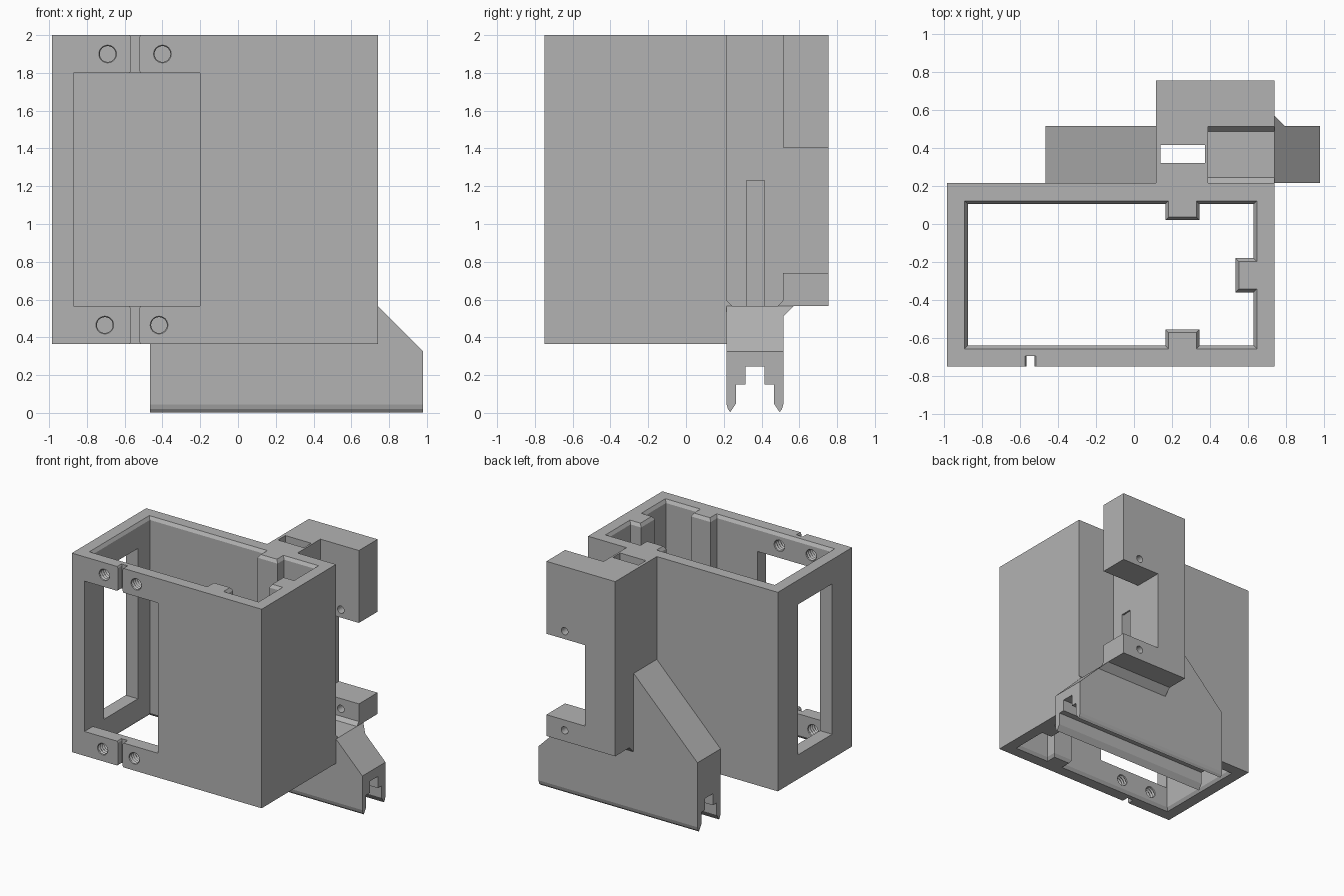
import bpy, bmesh
from math import sin, cos, tau

cube = bpy.data.objects.get("Cube")
if cube:
    bpy.data.objects.remove(cube)

grey = bpy.data.materials.new("plain_grey")
grey.use_nodes = True
grey.diffuse_color = (0.45, 0.45, 0.45, 1)
grey.node_tree.nodes["Principled BSDF"].inputs["Base Color"].default_value = (0.45, 0.45, 0.45, 1)


def loft(name, rings):
    """Closed solid through rings of equal point count."""
    bm = bmesh.new()
    vs = [[bm.verts.new(p) for p in r] for r in rings]
    n = len(vs[0])
    for a, b in zip(vs, vs[1:]):
        for i in range(n):
            j = (i + 1) % n
            bm.faces.new((a[i], a[j], b[j], b[i]))
    bm.faces.new(vs[0])
    bm.faces.new(vs[-1])
    bmesh.ops.recalc_face_normals(bm, faces=bm.faces)
    mesh = bpy.data.meshes.new(name)
    bm.to_mesh(mesh)
    bm.free()
    mesh.materials.append(grey)
    ob = bpy.data.objects.new(name, mesh)
    bpy.context.collection.objects.link(ob)
    return ob


def prism_x(name, pts, lo, hi):
    return loft(name, [[(x, y, z) for y, z in pts] for x in (lo, hi)])


def prism_y(name, pts, lo, hi):
    return loft(name, [[(x, y, z) for x, z in pts] for y in (lo, hi)])


def block(name, x, y, z):
    return prism_x(name, [(y[0], z[0]), (y[1], z[0]), (y[1], z[1]), (y[0], z[1])], *x)


def bore(x, z, r, lo, hi, groove=0.0, steps=2):
    """Round cutter along y, optionally with thread-like grooves."""
    rings = []
    for k in range(steps):
        rad = r - groove * (k % 2)
        y = lo + (hi - lo) * k / (steps - 1)
        rings.append([(x + rad * cos(tau * i / 24), y, z + rad * sin(tau * i / 24)) for i in range(24)])
    return loft("bore_cutter", rings)


def cut(target, cutters):
    bpy.context.view_layer.objects.active = target
    for c in cutters:
        c.hide_render = True
        m = target.modifiers.new("cut", 'BOOLEAN')
        m.operation, m.solver, m.object = 'DIFFERENCE', 'EXACT', c
        bpy.ops.object.modifier_apply(modifier=m.name)
        bpy.data.objects.remove(c)


TOP, BASE, SILL, HEAD = 2.0, 0.365, 0.565, 1.8
BACK, FACE = 0.215, -0.75


def cavity_ring(o, z):
    """Inner outline with three ribs, grown outward by o."""
    l, r, f, b = -0.875 - o, 0.63 + o, -0.64 - o, 0.105 + o
    p, q = 0.165 + o, 0.345 - o
    s, t = -0.36 + o, -0.18 - o
    return [(x, y, z) for x, y in (
        (l, f), (p, f), (p, -0.555 - o), (q, -0.555 - o), (q, f), (r, f),
        (r, s), (0.535 + o, s), (0.535 + o, t), (r, t),
        (r, b), (q, b), (q, 0.02 + o), (p, 0.02 + o), (p, b), (l, b))]


# Box shell: open top and bottom, chamfered inner rims
shell = block("box_shell", (-0.985, 0.74), (FACE, BACK), (BASE, TOP))
cavity = loft("cavity_cutter", [cavity_ring(o, z) for o, z in (
    (0.037, BASE - 0.02), (0.017, BASE), (0, BASE + 0.025),
    (0, TOP - 0.025), (0.017, TOP), (0.037, TOP + 0.02))])
cut(shell, [cavity])

# Front and side windows
cut(shell, [block("window_cutter", (-0.87, -0.2), (-0.9, -0.6), (SILL, HEAD)),
            block("window_cutter", (-1.1, -0.8), (-0.49, -0.05), (SILL, HEAD))])

# Cable slots with flared ends above and below the front window
for lo, hi in ((HEAD, TOP), (BASE, SILL)):
    side = [(0.04, lo - 0.02), (0.022, lo + 0.012), (0.022, hi - 0.012), (0.04, hi + 0.02)]
    pts = [(-0.545 + w, z) for w, z in side] + [(-0.545 - w, z) for w, z in reversed(side)]
    cut(shell, [prism_y("slot_cutter", pts, -0.8, -0.695)])

# Threaded screw holes in the front wall
for x, z in ((-0.69, 1.9), (-0.4, 1.9), (-0.705, 0.465), (-0.418, 0.465)):
    cut(shell, [bore(x, z, 0.052, FACE - 0.006, -0.61, 0.01, 13)])

# Rail below and behind the box, with sloping ends
rail = prism_y("rail", [(-0.465, 0), (0.98, 0), (0.98, 0.325), (0.74, SILL), (0.115, SILL),
                        (0.115, 1.155), (-0.465, 0.575)], BACK, 0.515)
mid = (BACK + 0.515) / 2
half = [(0.13, -0.02), (0.13, 0.005), (0.1, 0.05), (0.1, 0.15), (0.05, 0.15), (0.05, 0.245)]
channel = [(mid + a, z) for a, z in half] + [(mid - a, z) for a, z in reversed(half)]
cut(rail, [prism_x("channel_cutter", channel, -0.6, 1.1)])
for s in (-1, 1):
    edge = [(mid + s * a, z) for a, z in ((0.13, -0.02), (0.13, 0.003), (0.143, 0.02),
                                         (0.15, 0.045), (0.18, 0.045), (0.18, -0.02))]
    cut(rail, [prism_x("edge_cutter", edge, -0.6, 1.1)])


def slot_cutter():
    return block("wire_slot_cutter", (0.14, 0.375), (0.32, 0.415), (-0.1, 2.1))


cut(rail, [slot_cutter()])

# C-shaped bracket with an open pocket beside its column
bracket = block("bracket", (0.115, 0.74), (BACK, 0.755), (SILL, TOP))
cut(bracket, [block("pocket_cutter", (0.39, 0.9), (0.1, 0.513), (0.4, 2.1)),
              block("notch_cutter", (0.39, 0.9), (0.45, 0.9), (0.74, 1.405)),
              slot_cutter(),
              block("opening_cutter", (0.3, 0.45), (0.32, 0.415), (0.5, 1.23)),
              bore(0.575, 1.47, 0.03, 0.45, 0.8),
              bore(0.575, 0.655, 0.03, 0.45, 0.8)])

# Pocket floor fillets
for name, y, d in (("pocket_fillet_front", BACK, 0.03), ("pocket_fillet_back", 0.513, -0.027)):
    prism_x(name, [(y, SILL), (y + d, SILL), (y, SILL + 0.03)], 0.39, 0.74)

# Sloping gusset under the bracket, ending on the rail slope
loft("gusset", [[(0.115, 0.515, SILL), (0.115, 0.57, SILL), (0.115, 0.515, 0.51)],
                [(0.74, 0.515, SILL), (0.74, 0.57, SILL), (0.795, 0.515, 0.51)]])
